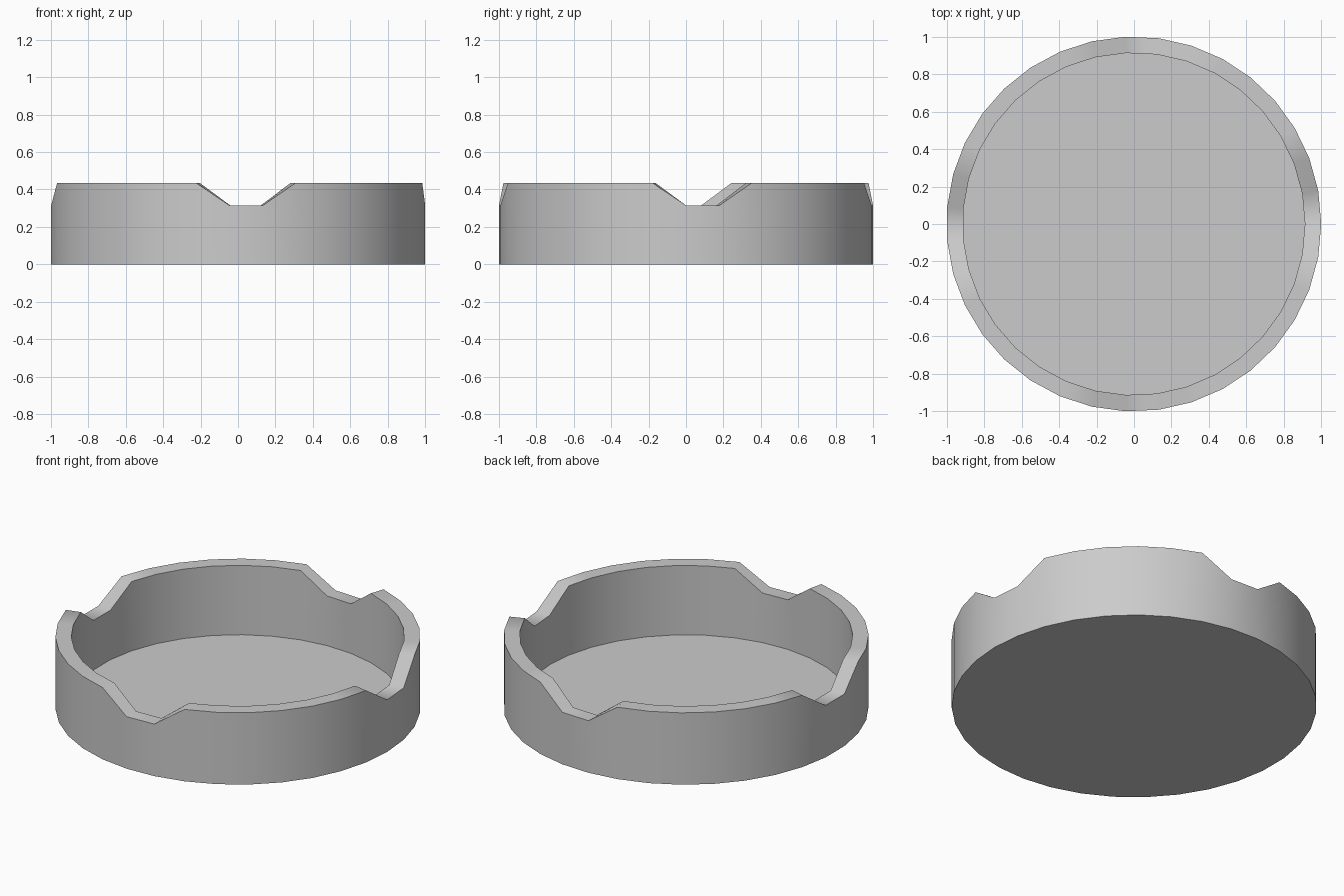
import bpy, bmesh, math

if "Cube" in bpy.data.objects:
    bpy.data.objects.remove(bpy.data.objects["Cube"])

SIDES = 35
R_OUT, R_IN = 1.001, 0.914
RIM, NOTCH, FLOOR = 0.435, 0.315, 0.015
# rim segments lowered into four rests (right, back, left, front)
LOW = {0, 1, 8, 9, 17, 18, 26, 27}

bm = bmesh.new()


def ring(radius, height):
    verts = []
    for i in range(SIDES):
        a = math.tau * i / SIDES
        verts.append(bm.verts.new((radius * math.cos(a) - 0.001,
                                   radius * math.sin(a), height(i))))
    return verts


def rim_height(i):
    return NOTCH if i in LOW else RIM


# outer wall, rim, inner wall
rings = [ring(R_OUT, lambda i: 0.0), ring(R_OUT, rim_height),
         ring(R_IN, rim_height), ring(R_IN, lambda i: FLOOR)]
for a, b in zip(rings, rings[1:]):
    for i in range(SIDES):
        j = (i + 1) % SIDES
        bm.faces.new((a[i], a[j], b[j], b[i]))

# underside and dish floor
bm.faces.new(rings[0][::-1])
bm.faces.new(rings[-1])
bmesh.ops.recalc_face_normals(bm, faces=bm.faces[:])

mesh = bpy.data.meshes.new("ashtray_dish")
bm.to_mesh(mesh)
bm.free()
dish = bpy.data.objects.new("ashtray_dish", mesh)
bpy.context.collection.objects.link(dish)

# smooth walls, sharp rim edges
bpy.context.view_layer.objects.active = dish
dish.select_set(True)
bpy.ops.object.shade_smooth_by_angle(angle=math.radians(40))
